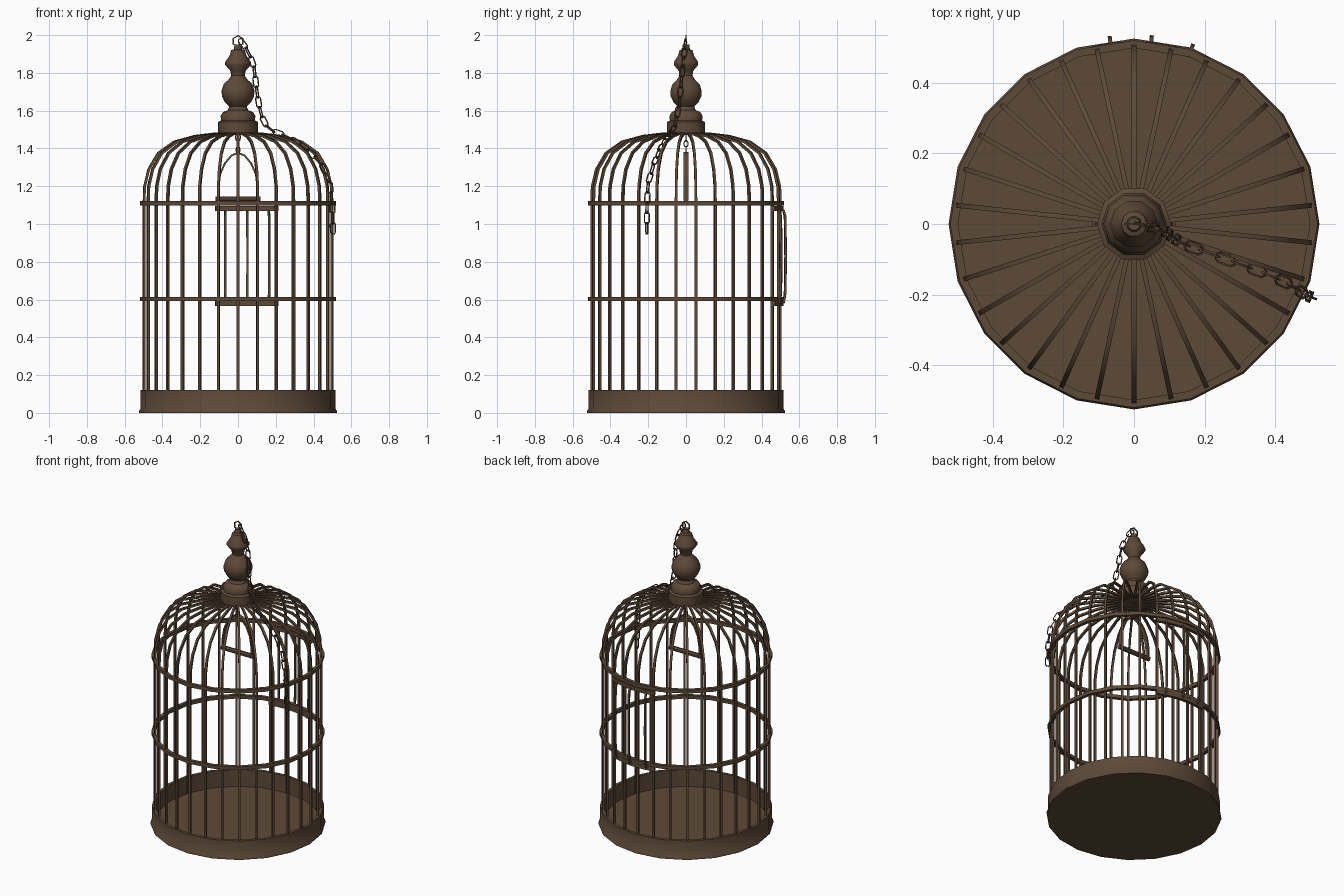
import bpy, bmesh, math
from mathutils import Vector

if "Cube" in bpy.data.objects:
    bpy.data.objects.remove(bpy.data.objects["Cube"])

brown = bpy.data.materials.new("aged_brown")
brown.diffuse_color = (0.11, 0.068, 0.04, 1)
brown.use_nodes = True
brown.node_tree.nodes["Principled BSDF"].inputs["Base Color"].default_value = brown.diffuse_color


def finish(name, bm, angle=40):
    bmesh.ops.recalc_face_normals(bm, faces=bm.faces)
    me = bpy.data.meshes.new(name)
    bm.to_mesh(me)
    bm.free()
    me.materials.append(brown)
    me.polygons.foreach_set("use_smooth", [True] * len(me.polygons))
    me.set_sharp_from_angle(angle=math.radians(angle))
    ob = bpy.data.objects.new(name, me)
    bpy.context.scene.collection.objects.link(ob)
    return ob


def polar(r, deg, z):
    a = math.radians(deg)
    return Vector((r * math.cos(a), r * math.sin(a), z))


def skin(bm, rings, closed):
    """Join rings of points into a tube, capped when open."""
    vs = [[bm.verts.new(p) for p in ring] for ring in rings]
    n = len(vs[0])
    for i in range(len(vs) if closed else len(vs) - 1):
        a, b = vs[i], vs[(i + 1) % len(vs)]
        for j in range(n):
            k = (j + 1) % n
            bm.faces.new((a[j], a[k], b[k], b[j]))
    if not closed:
        bm.faces.new(vs[0])
        bm.faces.new(vs[-1])


def tube(bm, pts, w, h, side, n=4, closed=False):
    """Sweep a section (half width w along side, half height h) along a planar path."""
    side = Vector(side).normalized()
    pts = [Vector(p) for p in pts]
    rings = []
    for i, p in enumerate(pts):
        prev = pts[i - 1] if (i or closed) else p
        nxt = pts[(i + 1) % len(pts)] if (closed or i < len(pts) - 1) else p
        up = (nxt - prev).normalized().cross(side)
        ring = []
        for j in range(n):
            a = 2 * math.pi * (j + 0.5) / n
            ring.append(p + side * (w * math.cos(a)) + up * (h * math.sin(a)))
        rings.append(ring)
    skin(bm, rings, closed)


def lathe(name, profile, sides, closed=False):
    bm = bmesh.new()
    rings = [[polar(r, 90 + 360 * j / sides + (18 if sides == 10 else 0), z)
              for j in range(sides)] for r, z in profile]
    skin(bm, rings, closed)
    return finish(name, bm)


# Base tray with low floor
lathe("base_tray", [(0.525, 0), (0.525, 0.01), (0.517, 0.02), (0.517, 0.122),
                    (0.498, 0.122), (0.498, 0.012)], 20)

# Two hoops around the bars
for name, z in (("lower_hoop", 0.603), ("upper_hoop", 1.11)):
    lathe(name, [(0.498, z - 0.011), (0.52, z - 0.011), (0.52, z + 0.011),
                 (0.498, z + 0.011)], 20, True)

# Cage bars: straight sides bending into the dome
bm = bmesh.new()
bar = [(0.5, 0.01), (0.5, 1.12), (0.497, 1.2), (0.475, 1.29), (0.425, 1.375),
       (0.34, 1.435), (0.23, 1.465), (0.13, 1.477), (0.07, 1.48)]
for i in range(30):
    d = 90 + 12 * i
    tube(bm, [polar(r, d, z) for r, z in bar], 0.0095, 0.0095, polar(1, d + 90, 0))
finish("cage_bars", bm)

# Turned finial on the roof collar
lathe("finial", [(0.105, 1.48), (0.105, 1.54), (0.09, 1.548), (0.092, 1.572),
                 (0.08, 1.592), (0.054, 1.603), (0.046, 1.622), (0.07, 1.645),
                 (0.085, 1.675), (0.087, 1.705), (0.076, 1.74), (0.05, 1.765),
                 (0.036, 1.785), (0.04, 1.81), (0.068, 1.842), (0.068, 1.858),
                 (0.045, 1.89), (0.036, 1.92), (0.022, 1.925), (0.018, 1.95)], 10)

# Hanging ring on top
bm = bmesh.new()
tube(bm, [(0.029 * math.sin(k * math.pi / 3), 0, 1.968 + 0.029 * math.cos(k * math.pi / 3))
          for k in range(6)], 0.005, 0.005, (0, 1, 0), closed=True)
finish("hanging_ring", bm)

# Loose chain draped over the dome
path = [Vector(p) for p in (
    (0.01, 0, 1.975), (0.055, -0.01, 1.915), (0.085, -0.018, 1.83), (0.1, -0.03, 1.7),
    (0.12, -0.045, 1.58), (0.16, -0.065, 1.5), (0.26, -0.1, 1.465), (0.36, -0.135, 1.4),
    (0.44, -0.17, 1.32), (0.485, -0.2, 1.22), (0.5, -0.207, 1.1), (0.503, -0.207, 0.95))]


def along(s):
    for a, b in zip(path, path[1:]):
        d = (b - a).length
        if s <= d:
            return a + (b - a) * (s / d)
        s -= d
    return path[-1]


total = sum((b - a).length for a, b in zip(path, path[1:]))
count = round(total / 0.055)
step = total / count
bm = bmesh.new()
for i in range(count):
    a, b = along(i * step), along((i + 1) * step)
    t, mid = (b - a).normalized(), (a + b) / 2
    u = t.cross(Vector((0.38, 0.92, 0))).normalized()
    v = t.cross(u)
    if i % 2:
        u, v = v, u
    outline = [(0.031, 0.007), (0.02, 0.014), (-0.02, 0.014), (-0.031, 0.007),
               (-0.031, -0.007), (-0.02, -0.014), (0.02, -0.014), (0.031, -0.007)]
    tube(bm, [mid + t * x + u * y for x, y in outline], 0.004, 0.004, v, closed=True)
finish("chain", bm)

# Door at the back: curved top and bottom rails
for name, lo, hi in (("door_bottom_rail", 0.565, 0.595), ("door_top_rail", 1.068, 1.094)):
    bm = bmesh.new()
    skin(bm, [[polar(r, 65.5 + 38 * k / 6, z) for r, z in
               ((0.497, lo), (0.517, lo), (0.517, hi), (0.497, hi))]
              for k in range(7)], False)
    finish(name, bm)

# Door bars bowed outward between the rails
bm = bmesh.new()
for d in (71.8, 84.6, 97.4):
    tube(bm, [polar(r, d, z) for r, z in ((0.505, 0.575), (0.52, 0.585), (0.528, 0.63),
                                         (0.531, 0.83), (0.528, 1.04), (0.52, 1.07),
                                         (0.505, 1.083))],
         0.008, 0.008, polar(1, d + 90, 0))
finish("door_bars", bm)

# Swing: perch, arched strap and hanging link
bm = bmesh.new()
tube(bm, [(-0.118, 0, 1.133), (0.118, 0, 1.133)], 0.015, 0.015, (0, 1, 0), n=8)
finish("swing_perch", bm)
bm = bmesh.new()
half = [(0.106, 1.13), (0.105, 1.2), (0.094, 1.265), (0.07, 1.32), (0.035, 1.362)]
arch = half + [(0, 1.377)] + [(-x, z) for x, z in reversed(half)]
tube(bm, [(x, 0, z) for x, z in arch], 0.019, 0.007, (0, 1, 0))
finish("swing_arch", bm)
bm = bmesh.new()
for zc, side, r in ((1.392, (0, 1, 0), 0.016), (1.425, (1, 0, 0), 0.016), (1.46, (0, 1, 0), 0.02)):
    s = Vector(side)
    u = s.cross(Vector((0, 0, 1)))
    tube(bm, [Vector((0, 0, zc)) + u * (r * 0.7 * math.cos(k * math.pi / 4))
              + Vector((0, 0, r * 1.15 * math.sin(k * math.pi / 4))) for k in range(8)],
         0.004, 0.004, s, closed=True)
finish("swing_links", bm)
